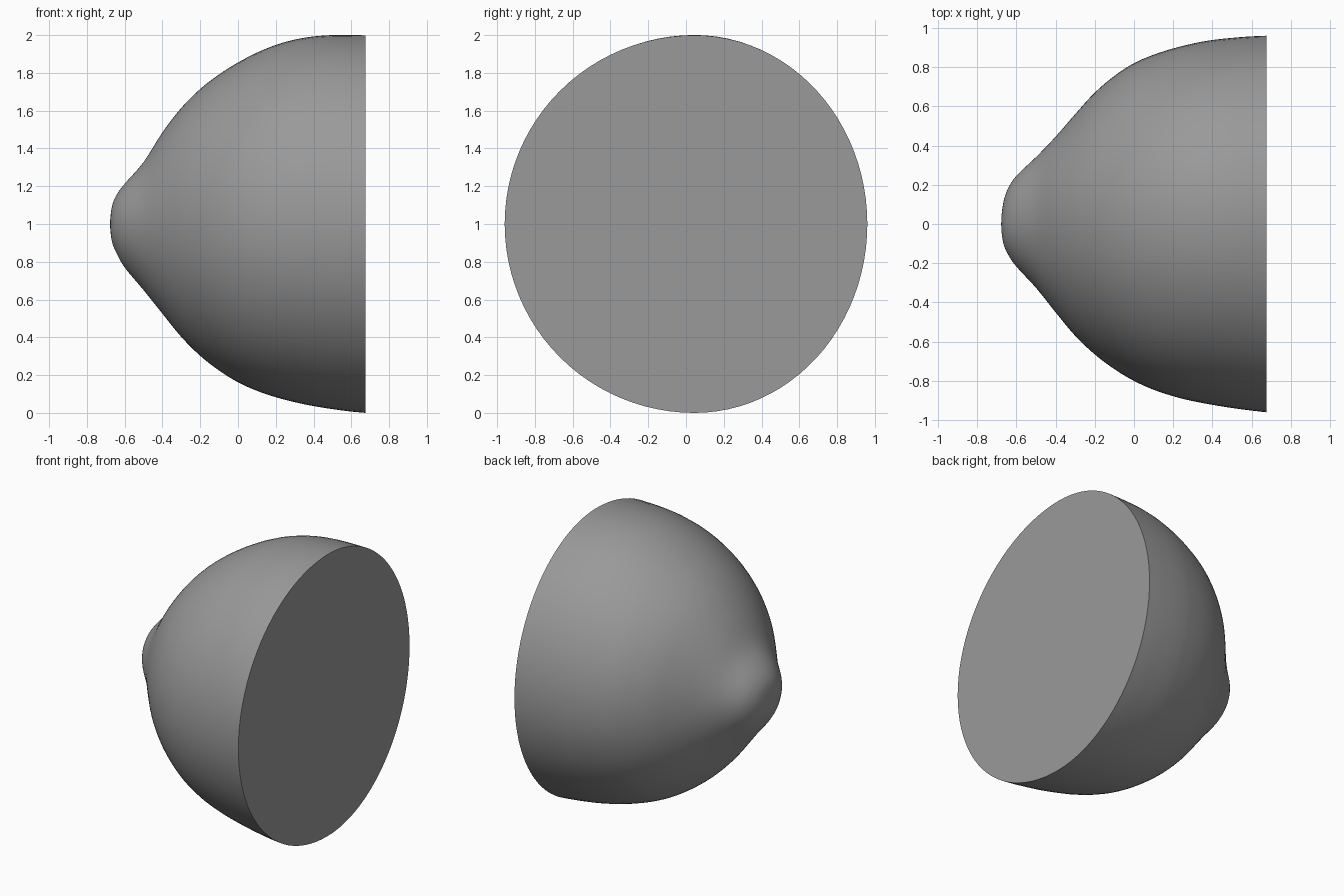
import bpy, bmesh, math
from mathutils import Vector

if "Cube" in bpy.data.objects:
    bpy.data.objects.remove(bpy.data.objects["Cube"])

# Outline stations: x, y max, y min, z top, z bottom
STATIONS = [
    (-0.668, 0.10, -0.09, 1.09, 0.91),
    (-0.645, 0.175, -0.15, 1.15, 0.85),
    (-0.60, 0.245, -0.217, 1.213, 0.77),
    (-0.50, 0.341, -0.325, 1.328, 0.65),
    (-0.40, 0.445, -0.45, 1.485, 0.525),
    (-0.30, 0.56, -0.57, 1.615, 0.402),
    (-0.20, 0.67, -0.665, 1.715, 0.302),
    (-0.10, 0.755, -0.74, 1.792, 0.224),
    (0.0, 0.82, -0.80, 1.855, 0.162),
    (0.10, 0.863, -0.845, 1.907, 0.117),
    (0.20, 0.895, -0.878, 1.948, 0.083),
    (0.30, 0.92, -0.903, 1.976, 0.057),
    (0.40, 0.938, -0.922, 1.993, 0.036),
    (0.50, 0.949, -0.938, 2.0, 0.02),
    (0.59, 0.956, -0.95, 2.0, 0.008),
    (0.675, 0.96, -0.96, 1.999, 0.0),
]
TIP_X, SIDES, STEPS = -0.677, 96, 4


def centre_y(x):
    return 0.045 * max(0.0, min(1.0, (x - TIP_X) / 1.0))


def radii(s):
    x, y1, y0, z1, z0 = s
    c = centre_y(x)
    return Vector((x, y1 - c, c - y0, z1 - 1, 1 - z0))


def spline(a, b, c, d, t):
    return 0.5 * (2 * b + (c - a) * t + (2 * a - 5 * b + 4 * c - d) * t * t
                  + (3 * b - a - 3 * c + d) * t ** 3)


# Smooth the stations, mirrored through the rounded tip
pts = [radii(s) for s in STATIONS]
tip = Vector((TIP_X, 0, 0, 0, 0))
mirror = -pts[0]
mirror[0] = pts[0][0]
ctrl = [mirror, tip] + pts + [2 * pts[-1] - pts[-2]]
rows = [spline(*ctrl[i:i + 4], k / STEPS)
        for i in range(len(ctrl) - 3) for k in range(STEPS)][1:] + [pts[-1]]

# Domed body lofted from ellipse quadrants, closed by a flat disc
bm = bmesh.new()
rings = []
for x, yp, yn, zp, zn in rows:
    ring = []
    for j in range(SIDES):
        a = 2 * math.pi * j / SIDES
        c, s = math.cos(a), math.sin(a)
        ring.append(bm.verts.new((x, centre_y(x) + c * (yp if c > 0 else yn),
                                  1 + s * (zp if s > 0 else zn))))
    rings.append(ring)
apex = bm.verts.new((TIP_X, 0, 1))
for j in range(SIDES):
    k = (j + 1) % SIDES
    bm.faces.new((apex, rings[0][k], rings[0][j]))
    for r, q in zip(rings, rings[1:]):
        bm.faces.new((r[j], r[k], q[k], q[j]))
bm.faces.new(rings[-1])
bmesh.ops.recalc_face_normals(bm, faces=bm.faces)
mesh = bpy.data.meshes.new("domed_body")
bm.to_mesh(mesh)
bm.free()

# Dark grey colour
grey = bpy.data.materials.new("dark_grey")
grey.diffuse_color = (0.32, 0.32, 0.32, 1)
grey.use_nodes = True
grey.node_tree.nodes["Principled BSDF"].inputs["Base Color"].default_value = grey.diffuse_color
mesh.materials.append(grey)

body = bpy.data.objects.new("domed_body", mesh)
bpy.context.collection.objects.link(body)
bpy.context.view_layer.objects.active = body
body.select_set(True)
bpy.ops.object.shade_smooth_by_angle(angle=math.radians(35))
